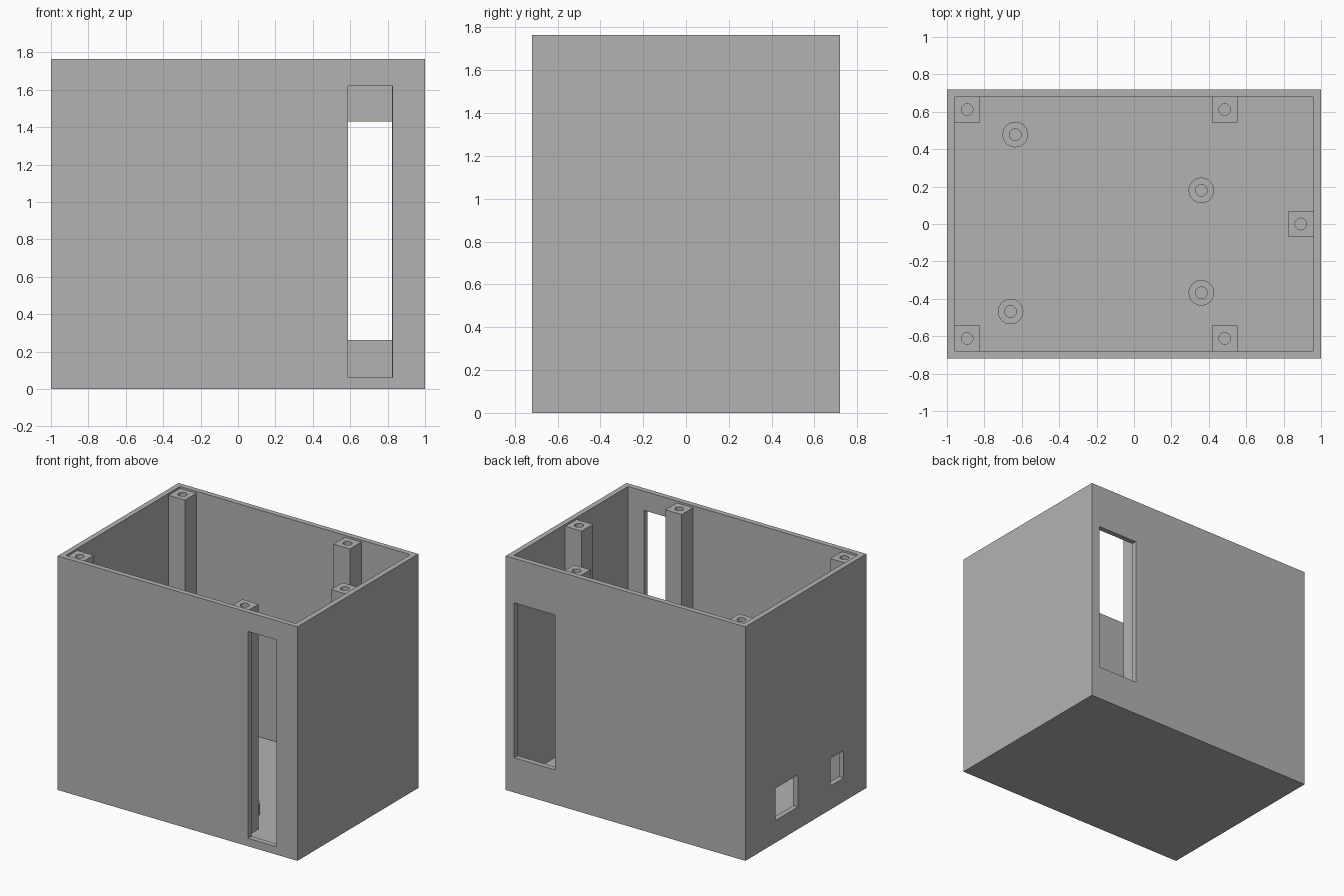
import bpy
import bmesh
import math
from mathutils import Matrix, Vector

if "Cube" in bpy.data.objects:
    bpy.data.objects.remove(bpy.data.objects["Cube"], do_unlink=True)

HEIGHT = 1.765
FLOOR = 0.053
WALL = 0.04

grey = bpy.data.materials.new("plain grey")
grey.use_nodes = True
colour = (0.45, 0.45, 0.45, 1)
grey.diffuse_color = colour
grey.node_tree.nodes["Principled BSDF"].inputs["Base Color"].default_value = colour


def make_object(name, bm):
    mesh = bpy.data.meshes.new(name)
    bm.to_mesh(mesh)
    bm.free()
    mesh.materials.append(grey)
    obj = bpy.data.objects.new(name, mesh)
    bpy.context.scene.collection.objects.link(obj)
    return obj


def box(name, low, high):
    low, high = Vector(low), Vector(high)
    bm = bmesh.new()
    place = Matrix.Translation((low + high) / 2) @ Matrix.Diagonal((high - low).to_4d())
    bmesh.ops.create_cube(bm, size=1, matrix=place)
    return make_object(name, bm)


def cylinder(name, x, y, radius, bottom, top):
    bm = bmesh.new()
    bmesh.ops.create_cone(bm, cap_ends=True, segments=48, radius1=radius, radius2=radius,
                          depth=top - bottom,
                          matrix=Matrix.Translation((x, y, (bottom + top) / 2)))
    return make_object(name, bm)


def cut(obj, cutter):
    """Subtract the cutter, apply the result and remove the cutter."""
    cutter.hide_render = True
    mod = obj.modifiers.new("cut", "BOOLEAN")
    mod.operation = "DIFFERENCE"
    mod.solver = "EXACT"
    mod.object = cutter
    graph = bpy.context.evaluated_depsgraph_get()
    result = bpy.data.meshes.new_from_object(obj.evaluated_get(graph))
    obj.modifiers.clear()
    obj.data = result
    bpy.data.objects.remove(cutter, do_unlink=True)


def smooth(obj):
    bpy.ops.object.select_all(action="DESELECT")
    obj.select_set(True)
    bpy.context.view_layer.objects.active = obj
    bpy.ops.object.shade_smooth_by_angle(angle=math.radians(30))


# Open-topped case with its wall openings
case = box("case", (-1, -0.72, 0), (1, 0.72, HEIGHT))
openings = {
    "cavity": ((-1 + WALL, -0.72 + WALL, FLOOR), (1 - WALL, 0.72 - WALL, 2)),
    "front_slot": ((0.587, -0.8, 0.06), (0.825, -0.66, 1.62)),
    "back_window": ((0.587, 0.66, 0.262), (0.93, 0.8, 1.43)),
    "large_port": ((-1.1, 0.095, 0.168), (-0.94, 0.363, 0.41)),
    "small_port": ((-1.1, -0.45, 0.178), (-0.94, -0.292, 0.385)),
}
for name, (low, high) in openings.items():
    cut(case, box(name, low, high))

# Square lid posts with screw holes, just below the rim
POST_TOP = 1.75
HALF = 0.068
posts = {
    "front_right_post": (-0.892, -0.612),
    "back_right_post": (-0.892, 0.612),
    "front_left_post": (0.485, -0.612),
    "back_left_post": (0.485, 0.612),
    "side_post": (0.892, 0),
}
for name, (x, y) in posts.items():
    post = box(name, (x - HALF, y - HALF, FLOOR), (x + HALF, y + HALF, POST_TOP))
    cut(post, cylinder("screw_hole", x, y, 0.031, POST_TOP - 0.27, POST_TOP + 0.1))
    smooth(post)

# Round board standoffs on the floor
standoffs = [(-0.635, 0.478), (0.36, 0.18), (0.36, -0.368), (-0.66, -0.468)]
for number, (x, y) in enumerate(standoffs, 1):
    standoff = cylinder(f"standoff_{number}", x, y, 0.068, FLOOR, FLOOR + 0.08)
    cut(standoff, cylinder("standoff_hole", x, y, 0.031, FLOOR - 0.02, FLOOR + 0.2))
    smooth(standoff)
